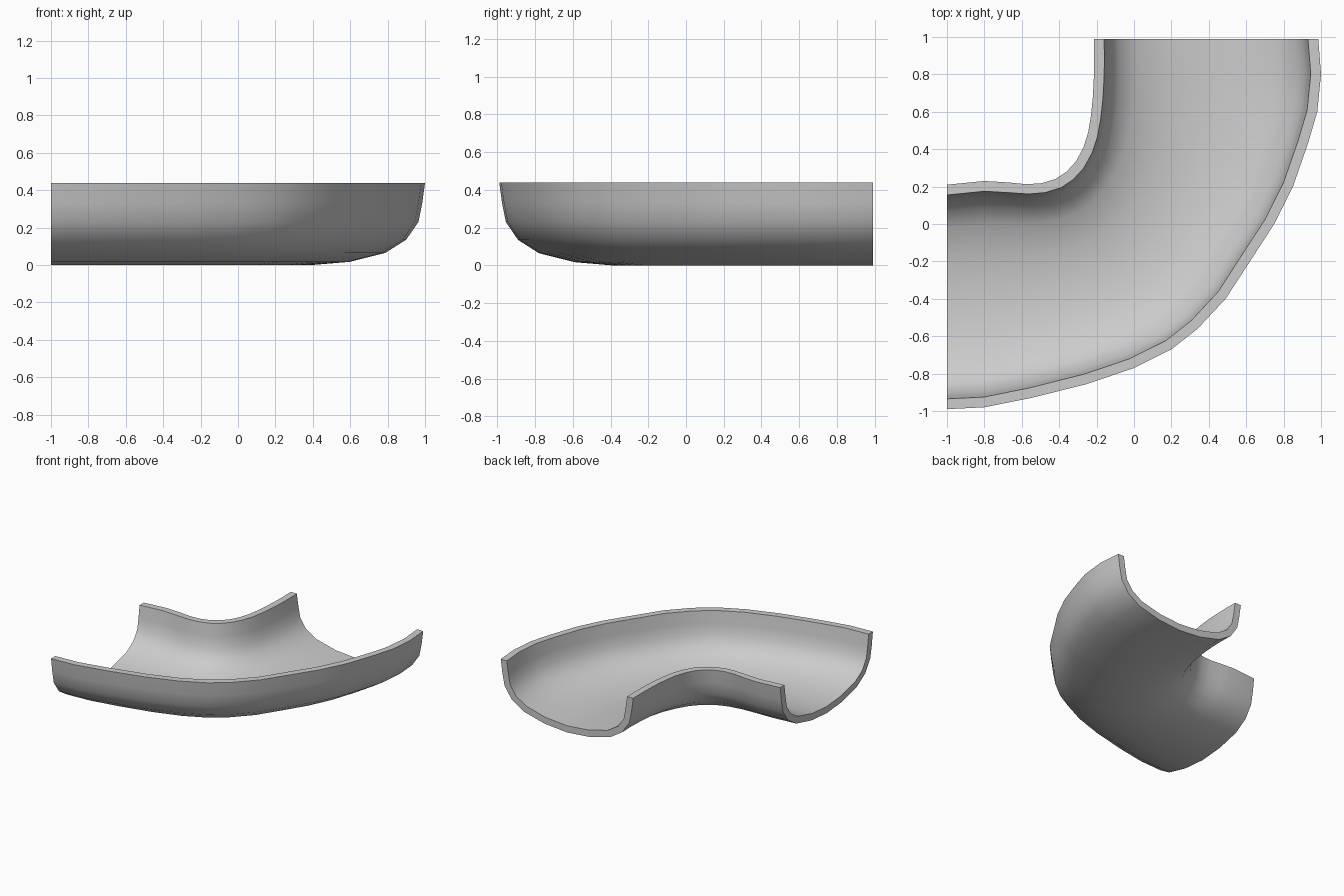
import bpy, bmesh
from mathutils import Vector

if "Cube" in bpy.data.objects:
    bpy.data.objects.remove(bpy.data.objects["Cube"])

THICK = 0.055
# plan curves of the outer faces of the two side walls
OUTER = [(-1, -.99), (-.8, -.98), (-.55, -.93), (-.25, -.855), (0, -.77),
         (.2, -.67), (.34, -.56), (.49, -.4), (.62, -.2), (.75, 0),
         (.85, .2), (.93, .43), (.98, .6), (1, .8), (.985, .99)]
INNER = [(-1, .21), (-.8, .23), (-.67, .222), (-.58, .213), (-.5, .217),
         (-.42, .24), (-.36, .28), (-.31, .335), (-.27, .41), (-.245, .49),
         (-.23, .58), (-.22, .68), (-.215, .78), (-.213, .88), (-.215, .99)]
# half cross-section: distance from wall (as part of a 0.6 half width), height
HALF = [(0, .44), (.015, .33), (.035, .23), (.1, .135), (.21, .065), (.4, .017), (.6, 0)]


def section(width):
    """Outer skin then inner skin (reversed) as (distance, height) pairs."""
    k = width / 1.2
    left = [Vector((d * k, z)) for d, z in HALF]
    pts = left + [Vector((width - p.x, p.y)) for p in left[-2::-1]]
    inside = []
    last = len(pts) - 1
    for i, p in enumerate(pts):
        if i in (0, last):
            n = Vector((1 if i == 0 else -1, 0))
        else:
            t = (pts[i + 1] - p).normalized() + (p - pts[i - 1]).normalized()
            n = Vector((-t.y, t.x)).normalized()
        inside.append(p + n * THICK)
    return pts + inside[::-1]


# curved channel: loft the section between the two plan curves
bm = bmesh.new()
rings = []
for a, b in zip(INNER, OUTER):
    a, b = Vector(a), Vector(b)
    d = (b - a).normalized()
    rings.append([bm.verts.new((*(a + d * s.x), s.y)) for s in section((b - a).length)])
n = len(rings[0])
for r, q in zip(rings, rings[1:]):
    for i in range(n):
        j = (i + 1) % n
        bm.faces.new((r[i], r[j], q[j], q[i]))
# flat end faces
for r in (rings[0], rings[-1]):
    for i in range(n // 2 - 1):
        bm.faces.new((r[i], r[i + 1], r[n - 2 - i], r[n - 1 - i]))
bmesh.ops.recalc_face_normals(bm, faces=bm.faces)

mesh = bpy.data.meshes.new("curved_channel")
bm.to_mesh(mesh)
bm.free()
obj = bpy.data.objects.new("curved_channel", mesh)
bpy.context.collection.objects.link(obj)
bpy.context.view_layer.objects.active = obj
obj.select_set(True)
bpy.ops.object.shade_smooth_by_angle(angle=0.87)
